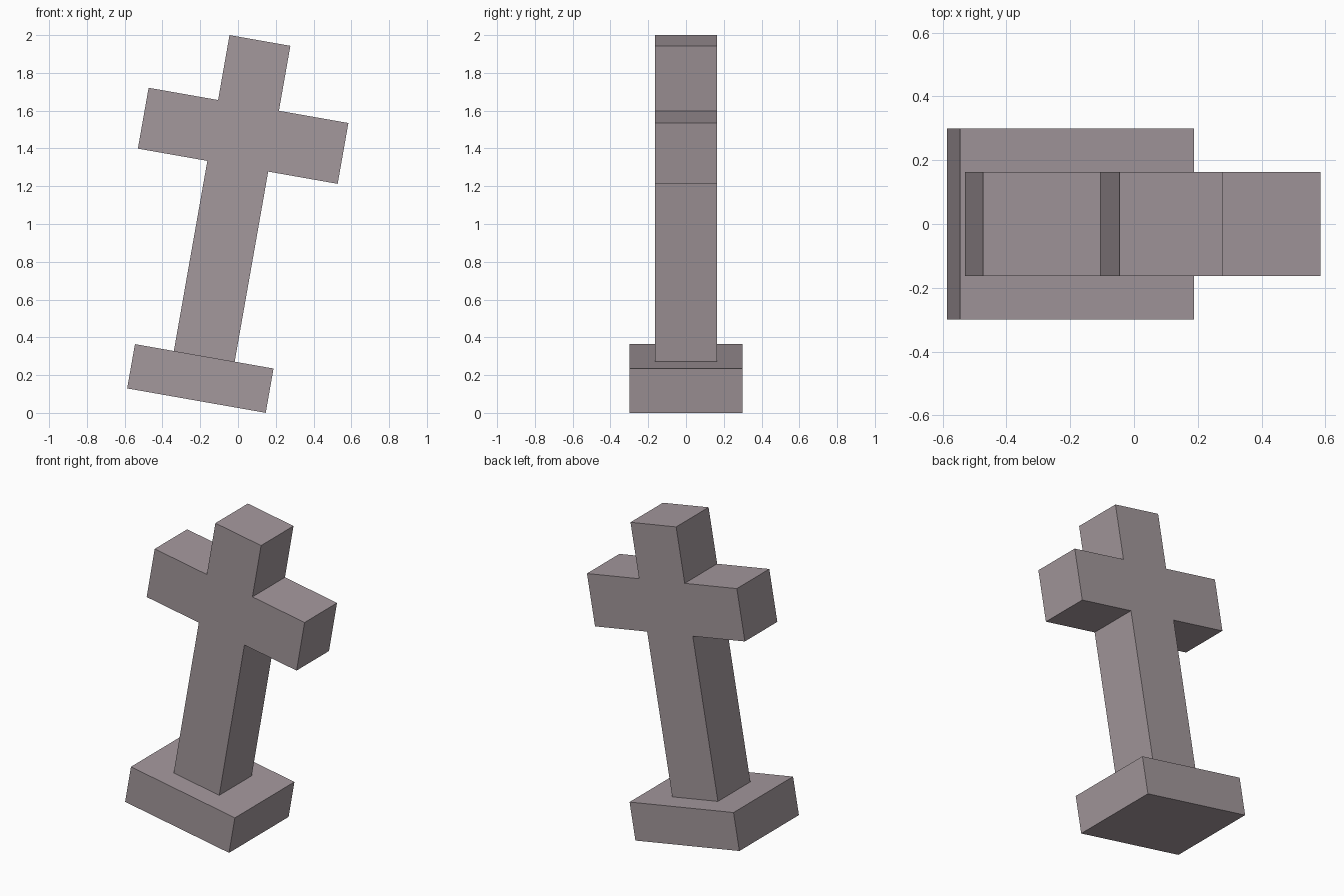
import bpy, bmesh, math
from mathutils import Matrix

cube = bpy.data.objects.get("Cube")
if cube:
    bpy.data.objects.remove(cube, do_unlink=True)

# Weathered stone
STONE = (0.37, 0.315, 0.335, 1)
stone = bpy.data.materials.new("weathered_stone")
stone.use_nodes = True
stone.diffuse_color = STONE
stone.node_tree.nodes["Principled BSDF"].inputs["Base Color"].default_value = STONE

# The whole gravestone leans to its left
LEAN = Matrix.Translation((-0.22, 0, 0.065)) @ Matrix.Rotation(math.radians(10), 4, 'Y')


def extruded(name, half_profile, depth):
    """Mirror a half outline (x, z) across x = 0 and extrude it along y."""
    outline = half_profile + [(-x, z) for x, z in reversed(half_profile)]
    bm = bmesh.new()
    face = bm.faces.new([bm.verts.new((x, -depth / 2, z)) for x, z in outline])
    result = bmesh.ops.extrude_face_region(bm, geom=[face])
    moved = [v for v in result["geom"] if isinstance(v, bmesh.types.BMVert)]
    bmesh.ops.translate(bm, verts=moved, vec=(0, depth, 0))
    bmesh.ops.recalc_face_normals(bm, faces=bm.faces)
    mesh = bpy.data.meshes.new(name)
    bm.to_mesh(mesh)
    bm.free()
    mesh.materials.append(stone)
    obj = bpy.data.objects.new(name, mesh)
    obj.matrix_world = LEAN
    bpy.context.collection.objects.link(obj)
    return obj


# Plinth
BASE_TOP = 0.238
extruded("plinth", [(0.3725, 0), (0.3725, BASE_TOP)], 0.6)

# Cross, with its foot resting on the plinth
SHAFT, ARM = 0.1635, 0.537
ARM_LOW, ARM_HIGH, TOP = 1.26, 1.587, 1.936
extruded("cross", [(SHAFT, BASE_TOP), (SHAFT, ARM_LOW), (ARM, ARM_LOW),
                   (ARM, ARM_HIGH), (SHAFT, ARM_HIGH), (SHAFT, TOP)], 0.327)
